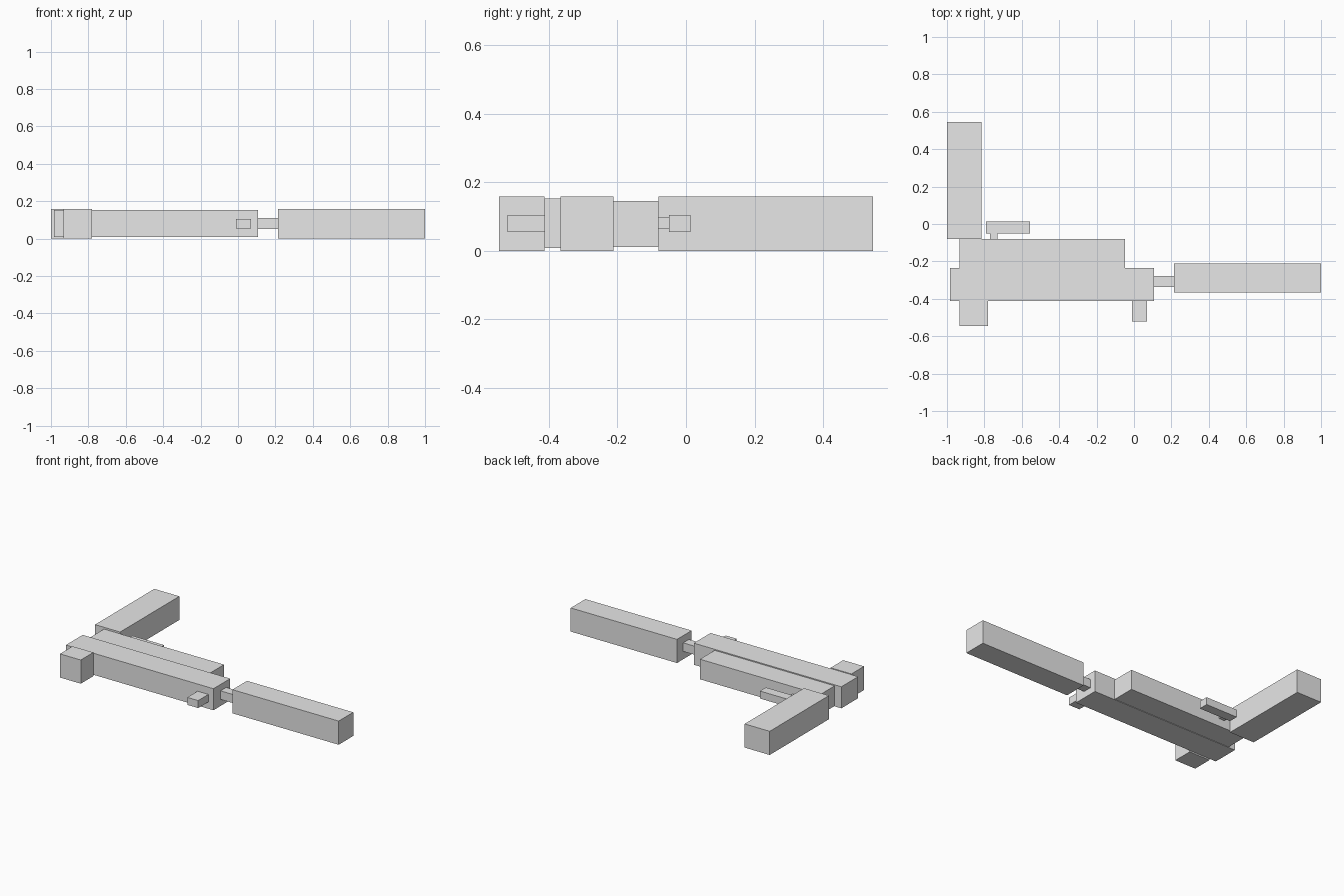
import bpy
from mathutils import Vector

cube = bpy.data.objects.get("Cube")
if cube:
    bpy.data.objects.remove(cube, do_unlink=True)

# Single plain grey
grey = bpy.data.materials.new("light_grey")
grey.use_nodes = True
colour = (0.8, 0.8, 0.8, 1)
grey.diffuse_color = colour
for node in grey.node_tree.nodes:
    if node.type == 'BSDF_PRINCIPLED':
        node.inputs["Base Color"].default_value = colour


def block(name, low, high):
    """Box spanning two opposite corners."""
    low, high = Vector(low), Vector(high)
    bpy.ops.mesh.primitive_cube_add(size=1, location=(low + high) / 2)
    obj = bpy.context.object
    obj.name = name
    obj.scale = high - low
    bpy.ops.object.transform_apply(location=False, rotation=False, scale=True)
    obj.data.materials.append(grey)
    return obj


# Main body: long upper bar with the lower frame beside it
block("upper_body", (-0.983, -0.412, 0.009), (0.107, -0.235, 0.153))
block("lower_frame", (-0.934, -0.235, 0.012), (-0.047, -0.08, 0.146))

# Handle and trigger
block("handle", (-1, -0.08, 0), (-0.815, 0.545, 0.158))
block("trigger_stem", (-0.77, -0.08, 0.064), (-0.73, -0.05, 0.097))
block("trigger_bar", (-0.79, -0.05, 0.055), (-0.555, 0.013, 0.105))

# Blocks on the outer edge
block("rear_block", (-0.934, -0.545, 0), (-0.78, -0.412, 0.158))
block("front_block", (-0.01, -0.52, 0.055), (0.07, -0.412, 0.105))

# Neck and long end section
block("neck", (0.107, -0.337, 0.053), (0.215, -0.277, 0.11))
block("end_section", (0.215, -0.366, 0), (1, -0.212, 0.158))
